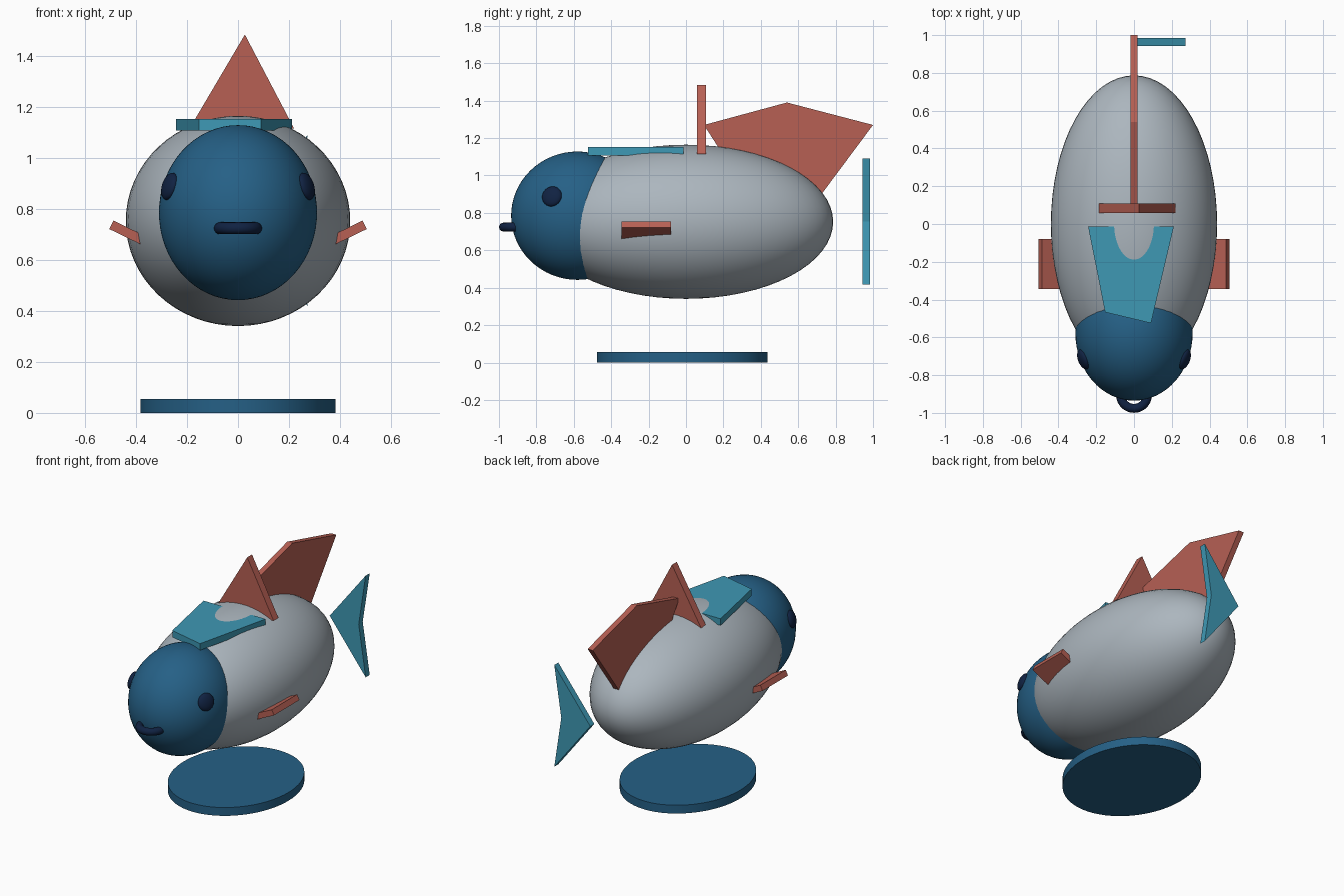
import bpy, math
from mathutils import Vector, Matrix

if "Cube" in bpy.data.objects:
    bpy.data.objects.remove(bpy.data.objects["Cube"])


def material(name, rgb):
    """Flat colour given as 0-255 sRGB, stored linear."""
    lin = [(c / 255 / 12.92) if c <= 10 else ((c / 255 + 0.055) / 1.055) ** 2.4 for c in rgb]
    m = bpy.data.materials.new(name)
    m.diffuse_color = (*lin, 1)
    m.use_nodes = True
    m.node_tree.nodes["Principled BSDF"].inputs["Base Color"].default_value = m.diffuse_color
    return m


GREY = material("grey", (172, 182, 190))
BLUE = material("deep blue", (37, 96, 134))
TEAL = material("teal", (62, 152, 180))
RED = material("coral red", (183, 96, 84))
NAVY = material("navy", (16, 34, 66))


def finish(name, mat, smooth=True):
    ob = bpy.context.object
    ob.name = name
    ob.data.materials.append(mat)
    bpy.ops.object.transform_apply(location=False, rotation=False, scale=True)
    if smooth:
        bpy.ops.object.shade_smooth_by_angle(angle=math.radians(40))
    return ob


def ellipsoid(name, loc, radii, mat, rot=(0, 0, 0)):
    bpy.ops.mesh.primitive_uv_sphere_add(segments=64, ring_count=32, location=loc, rotation=rot)
    bpy.context.object.scale = radii
    return finish(name, mat)


def plate(name, outline, axis, lo, hi, mat):
    """Extrude a 2D outline along one axis from lo to hi."""
    def at(p, h):
        q = list(p)
        q.insert(axis, h)
        return q
    n = len(outline)
    verts = [at(p, lo) for p in outline] + [at(p, hi) for p in outline]
    faces = [tuple(range(n))[::-1], tuple(range(n, 2 * n))]
    faces += [(i, (i + 1) % n, (i + 1) % n + n, i + n) for i in range(n)]
    me = bpy.data.meshes.new(name)
    me.from_pydata(verts, [], faces)
    ob = bpy.data.objects.new(name, me)
    bpy.context.collection.objects.link(ob)
    me.materials.append(mat)
    # make normals point outwards
    import bmesh
    bm = bmesh.new()
    bm.from_mesh(me)
    bmesh.ops.recalc_face_normals(bm, faces=bm.faces)
    bm.to_mesh(me)
    bm.free()
    return ob


# Body and head
ellipsoid("body", (0, 0, 0.7525), (0.44, 0.787, 0.412), GREY)
HEAD, HR = Vector((0, -0.58, 0.785)), Vector((0.31, 0.355, 0.343))
ellipsoid("head", HEAD, HR, BLUE)

# Eyes: flattened, lying on the head surface; side fins tilted outward and up
for side, label in ((1, "right"), (-1, "left")):
    d = Vector((side * 0.268, -0.137, 0.103))
    normal = Vector([d[i] / HR[i] ** 2 for i in range(3)])
    ellipsoid("eye_" + label, HEAD + d, (0.055, 0.055, 0.025), NAVY,
              normal.to_track_quat('Z', 'Y').to_euler())
    bpy.ops.mesh.primitive_cube_add(size=1, location=(side * 0.42, -0.212, 0.7),
                                    rotation=(0, -side * math.radians(26), 0))
    bpy.context.object.scale = (0.17, 0.265, 0.037)
    finish("side_fin_" + label, RED, False)

# Mouth ring
bpy.ops.mesh.primitive_torus_add(location=(0, -0.905, 0.724), major_radius=0.071,
                                 minor_radius=0.0235, major_segments=48, minor_segments=16)
finish("mouth", NAVY)

# Oval base
bpy.ops.mesh.primitive_cylinder_add(vertices=64, radius=1, depth=1, location=(0, -0.02, 0.0275))
bpy.context.object.scale = (0.383, 0.457, 0.055)
finish("base", BLUE)

# Flat plate on the back, sunk into the body
plate("back_plate", [(-0.243, -0.013), (-0.153, -0.467), (0.09, -0.525), (0.211, -0.013)],
      2, 1.108, 1.152, TEAL)
# Cross fin, long back fin and tail fin
plate("cross_fin", [(-0.19, 1.115), (0.22, 1.115), (0.027, 1.483)], 1, 0.058, 0.108, RED)
plate("back_fin", [(0.096, 1.27), (0.54, 1.39), (1.0, 1.27), (0.65, 0.80), (0.27, 1.0)],
      0, -0.0185, 0.0185, RED)
plate("tail_fin", [(0.01, 0.755), (0.273, 1.09), (0.222, 0.755), (0.273, 0.418)],
      1, 0.943, 0.985, TEAL)
